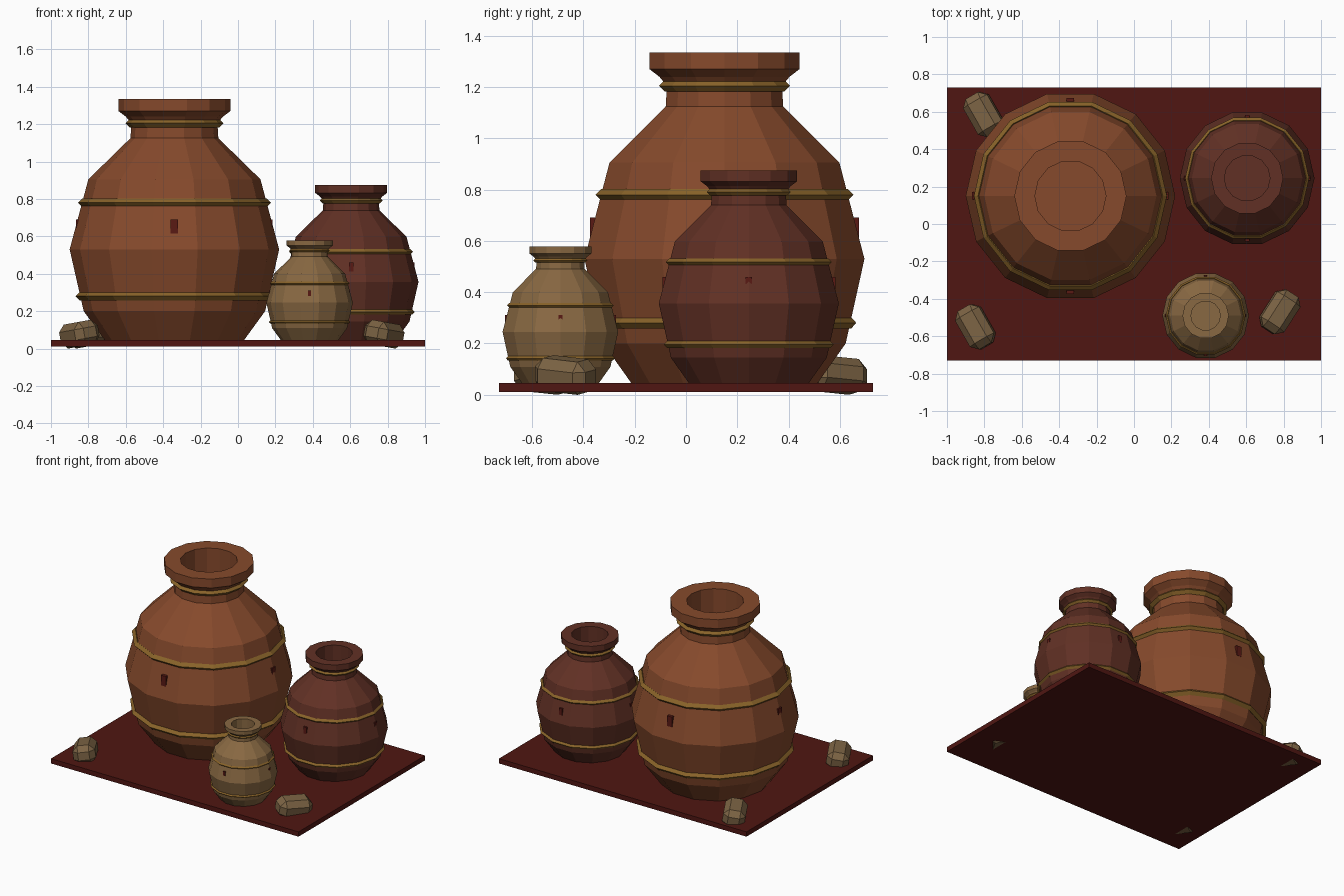
import bpy, bmesh, math
from mathutils import Matrix, Vector

if "Cube" in bpy.data.objects:
    bpy.data.objects.remove(bpy.data.objects["Cube"])

SIDES = 14
FLOOR = 0.045


def material(name, rgb):
    m = bpy.data.materials.new(name)
    m.diffuse_color = (*rgb, 1)
    m.use_nodes = True
    m.node_tree.nodes["Principled BSDF"].inputs["Base Color"].default_value = m.diffuse_color
    return m


BASE = material("dark_red", (0.08, 0.008, 0.006))
TAB = material("tab_red", (0.10, 0.010, 0.007))
GOLD = material("old_gold", (0.25, 0.125, 0.022))
STONE = material("stone", (0.20, 0.125, 0.057))
ORANGE = material("terracotta", (0.24, 0.068, 0.025))
BROWN = material("brown_clay", (0.12, 0.03, 0.018))
TAN = material("tan_clay", (0.25, 0.14, 0.055))


def finish(name, bm, mat, matrix=Matrix()):
    bmesh.ops.recalc_face_normals(bm, faces=bm.faces)
    me = bpy.data.meshes.new(name)
    bm.to_mesh(me)
    bm.free()
    me.materials.append(mat)
    ob = bpy.data.objects.new(name, me)
    ob.matrix_world = matrix
    bpy.context.collection.objects.link(ob)
    return ob


def lathe(name, profile, mat, matrix, closed=False):
    bm = bmesh.new()
    rings = []
    for r, z in profile:
        rings.append([bm.verts.new((r * math.cos(math.tau * i / SIDES),
                                    r * math.sin(math.tau * i / SIDES), z))
                      for i in range(SIDES)])
    pairs = list(zip(rings, rings[1:]))
    if closed:
        pairs.append((rings[-1], rings[0]))
    else:
        bm.faces.new(rings[0])
        bm.faces.new(rings[-1])
    for a, b in pairs:
        for i in range(SIDES):
            j = (i + 1) % SIDES
            bm.faces.new((a[i], a[j], b[j], b[i]))
    return finish(name, bm, mat, matrix)


def box(name, size, mat, matrix, bevel=0):
    bm = bmesh.new()
    bmesh.ops.create_cube(bm, size=1)
    bmesh.ops.scale(bm, vec=size, verts=bm.verts)
    if bevel:
        bmesh.ops.bevel(bm, geom=list(bm.edges), offset=bevel, segments=1,
                        profile=0.5, affect='EDGES')
    return finish(name, bm, mat, matrix)


# Full-size jar profile: outside, lip, then down the inside (heights above the base)
JAR = [(0.365, -0.01), (0.485, 0.155), (0.56, 0.485), (0.46, 0.86),
       (0.235, 1.08), (0.23, 1.16), (0.26, 1.195), (0.30, 1.225),
       (0.30, 1.29), (0.19, 1.29), (0.19, 0.95)]
BANDS = [(0.506, 0.235), (0.494, 0.735), (0.24, 1.16)]


def jar(name, x, y, scale, mat):
    place = Matrix.Translation((x, y, FLOOR)) @ Matrix.Scale(scale, 4)
    lathe(name, JAR, mat, place)
    # Gold bands with a diamond section
    for n, (r, h) in enumerate(BANDS):
        t = 0.022
        section = [(r + t, h), (r, h + t), (r - t, h), (r, h - t)]
        lathe(f"{name}_band_{n + 1}", section, GOLD, place, closed=True)
    # Small red tabs on four sides
    for n in range(4):
        turn = Matrix.Rotation(n * math.pi / 2, 4, 'Z')
        box(f"{name}_tab_{n + 1}", (0.04, 0.04, 0.075), TAB,
            place @ turn @ Matrix.Translation((0.505, 0, 0.608)))


# Base slab
box("base_slab", (2, 1.46, 0.035), BASE, Matrix.Translation((0, 0, 0.0275)))

# Jars
jar("large_jar", -0.34, 0.15, 1.0, ORANGE)
jar("medium_jar", 0.605, 0.245, 0.643, BROWN)
jar("small_jar", 0.383, -0.49, 0.413, TAN)

# Stones
for n, (x, y, angle, tilt) in enumerate([(-0.848, -0.55, 120, -0.18),
                                         (0.78, -0.47, 57, 0.18),
                                         (-0.805, 0.585, 120, -0.18)]):
    place = (Matrix.Translation((x, y, 0.077))
             @ Matrix.Rotation(tilt, 4, 'Y')
             @ Matrix.Rotation(math.radians(angle), 4, 'Z'))
    box(f"stone_{n + 1}", (0.235, 0.15, 0.13), STONE, place, bevel=0.037)
